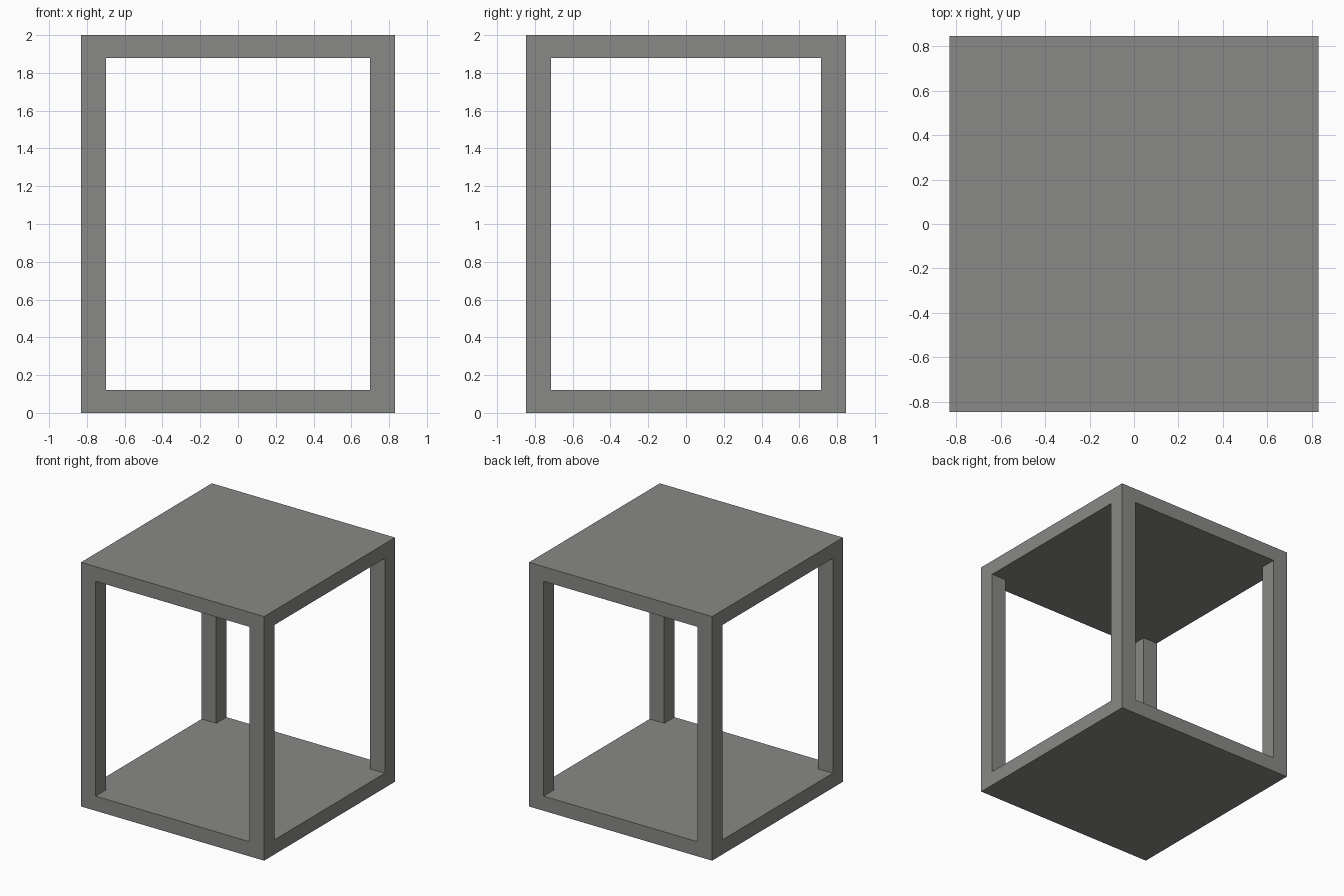
import bpy

if "Cube" in bpy.data.objects:
    bpy.data.objects.remove(bpy.data.objects["Cube"])

W, D, H = 1.66, 1.694, 2.0   # overall size
SLAB = 0.12                  # thickness of top and bottom
POST = 0.132                 # post width

grey = bpy.data.materials.new("warm_grey")
grey.diffuse_color = (0.25, 0.25, 0.24, 1)
grey.use_nodes = True
grey.node_tree.nodes["Principled BSDF"].inputs["Base Color"].default_value = grey.diffuse_color


def box(name, size, centre):
    bpy.ops.mesh.primitive_cube_add(size=1, location=centre)
    ob = bpy.context.object
    ob.name = name
    ob.scale = size
    bpy.ops.object.transform_apply(location=False, rotation=False, scale=True)
    ob.data.materials.append(grey)
    return ob


# Top and bottom slabs
box("bottom_slab", (W, D, SLAB), (0, 0, SLAB / 2))
box("top_slab", (W, D, SLAB), (0, 0, H - SLAB / 2))

# Four corner posts flush with the slab edges
for sx, side in ((-1, "left"), (1, "right")):
    for sy, end in ((-1, "front"), (1, "back")):
        box(f"{end}_{side}_post", (POST, POST, H - 2 * SLAB),
            (sx * (W - POST) / 2, sy * (D - POST) / 2, H / 2))
